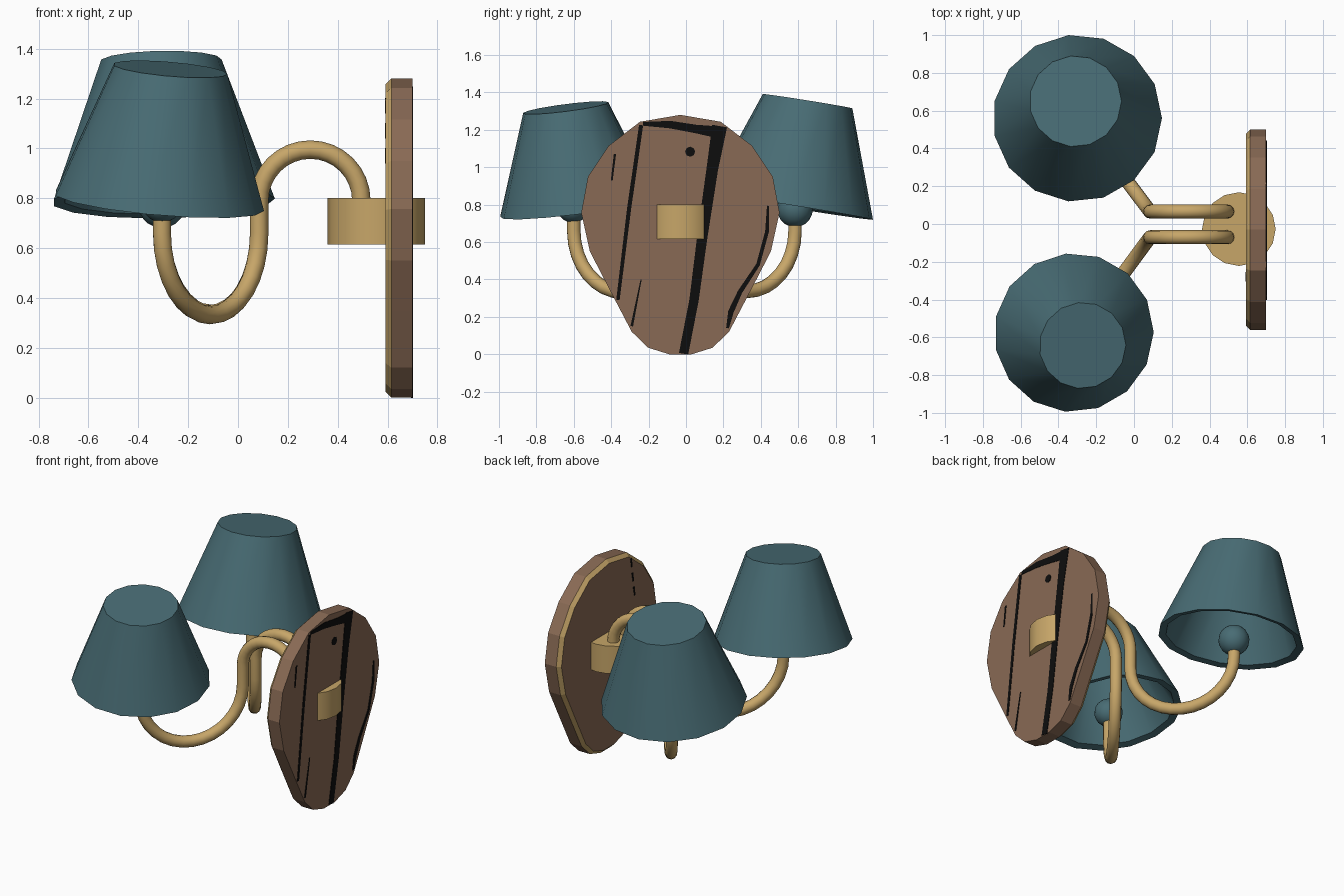
import bpy, bmesh, math
from mathutils import Vector

if "Cube" in bpy.data.objects:
    bpy.data.objects.remove(bpy.data.objects["Cube"])


def material(name, rgb):
    m = bpy.data.materials.new(name)
    m.diffuse_color = (*rgb, 1)
    m.use_nodes = True
    m.node_tree.nodes["Principled BSDF"].inputs["Base Color"].default_value = m.diffuse_color
    return m


TEAL = material("teal_fabric", (0.065, 0.15, 0.175))
BRASS = material("brass", (0.57, 0.38, 0.14))
WOOD = material("brown_wood", (0.25, 0.144, 0.09))
BLACK = material("black_grain", (0.004, 0.004, 0.004))


def finish(name, bm, *mats, smooth=True):
    bmesh.ops.recalc_face_normals(bm, faces=bm.faces)
    me = bpy.data.meshes.new(name)
    bm.to_mesh(me)
    bm.free()
    ob = bpy.data.objects.new(name, me)
    bpy.context.collection.objects.link(ob)
    for m in mats:
        me.materials.append(m)
    if smooth:
        bpy.ops.object.select_all(action='DESELECT')
        ob.select_set(True)
        bpy.context.view_layer.objects.active = ob
        bpy.ops.object.shade_smooth_by_angle(angle=math.radians(35))
    return ob


def skin(bm, loops, cap_start=True, cap_end=True):
    """Join successive closed loops of points with quads."""
    rings = [[bm.verts.new(p) for p in loop] for loop in loops]
    n = len(rings[0])
    bands = [[bm.faces.new((a[i], a[(i + 1) % n], b[(i + 1) % n], b[i]))
              for i in range(n)] for a, b in zip(rings, rings[1:])]
    if cap_start:
        bm.faces.new(rings[0][::-1])
    if cap_end:
        bm.faces.new(rings[-1])
    return bands


# Wall plate: rounded shield outline, brass chamfer on the lamp side
half = [(0, 1.28), (0.216, 1.243), (0.383, 1.115), (0.494, 0.95), (0.53, 0.757),
        (0.484, 0.55), (0.378, 0.345), (0.26, 0.12), (0.172, 0.035), (0.06, 0)]
outline = half + [(-y, z) for y, z in half[:0:-1]]


def plate_loop(x, inset):
    sy, sz = 1 - inset / 0.53, 1 - inset / 0.64
    return [(x, -0.03 + y * sy, 0.64 + (z - 0.64) * sz) for y, z in outline]


bm = bmesh.new()
bands = skin(bm, [plate_loop(0.70, 0), plate_loop(0.615, 0), plate_loop(0.592, 0.023)])
for f in bands[1]:
    f.material_index = 1
finish("wall_plate", bm, WOOD, BRASS, smooth=False)


# Wood grain: thin ribbons given as (y, z, width)
def ribbon(name, pts, x0=0.695, x1=0.703):
    left, right = [], []
    for i, (y, z, w) in enumerate(pts):
        a, b = pts[max(i - 1, 0)], pts[min(i + 1, len(pts) - 1)]
        d = Vector((b[0] - a[0], b[1] - a[1])).normalized() * w / 2
        left.append((y - d.y, z + d.x))
        right.append((y + d.y, z - d.x))
    loop = left + right[::-1]
    bm = bmesh.new()
    skin(bm, [[(x, y, z) for y, z in loop] for x in (x0, x1)])
    finish(name, bm, BLACK, smooth=False)


ribbon("grain_main", [(0.18, 1.22, 0.08), (0.14, 0.987, 0.062), (0.085, 0.612, 0.055),
                      (0.043, 0.29, 0.05), (-0.013, 0.003, 0.05)])
ribbon("grain_left", [(-0.24, 1.225, 0.022), (-0.305, 0.773, 0.022), (-0.364, 0.29, 0.018)])
ribbon("grain_top", [(-0.23, 1.232, 0.02), (-0.085, 1.228, 0.04), (0.05, 1.205, 0.045),
                     (0.15, 1.19, 0.06)])
ribbon("grain_right", [(0.438, 0.794, 0.01), (0.433, 0.655, 0.02), (0.385, 0.479, 0.02),
                       (0.289, 0.334, 0.025), (0.24, 0.227, 0.03), (0.222, 0.14, 0.015)])
ribbon("grain_upper_stroke", [(-0.38, 1.07, 0.012), (-0.397, 0.93, 0.01)])
ribbon("grain_lower_stroke", [(-0.24, 0.40, 0.006), (-0.29, 0.15, 0.014)])
for i, top in enumerate((1.2, 1.1, 1.0)):
    ribbon(f"grain_inner_dash_{i}", [(-0.26 - 0.015 * i, top, 0.014),
                                     (-0.27 - 0.015 * i, top - 0.06, 0.01)], 0.589, 0.595)


def circle(n, r):
    return [(r * math.cos(2 * math.pi * i / n), r * math.sin(2 * math.pi * i / n))
            for i in range(n)]


# Knot in the wood
bm = bmesh.new()
skin(bm, [[(x, 0.022 + a, 1.083 + b) for a, b in circle(8, 0.027)] for x in (0.695, 0.703)])
finish("grain_knot", bm, BLACK, smooth=False)

# Brass drum passing through the plate
bm = bmesh.new()
skin(bm, [[(0.555 + a, -0.027 + b, z) for a, b in circle(16, 0.195)] for z in (0.615, 0.80)])
finish("mount_drum", bm, BRASS)


# Curved arm: arch over the mount, then a U swinging outwards to the lamp
def arm(name, y0, end):
    pts = [Vector((0.495, y0, 0.70))]
    for i in range(17):
        t = math.pi * i / 16
        pts.append(Vector((0.29 + 0.205 * math.cos(t), y0, 0.79 + 0.205 * math.sin(t))))
    a, b = Vector((0.085, y0, 0.66)), Vector((*end, 0.66))
    r = (b - a).length / 2
    for i in range(17):
        t = math.pi * i / 16
        pts.append(a.lerp(b, (1 - math.cos(t)) / 2) - Vector((0, 0, r * math.sin(t))))
    pts.append(Vector((*end, 0.76)))
    cu = bpy.data.curves.new(name, 'CURVE')
    cu.dimensions = '3D'
    cu.bevel_depth = 0.037
    cu.bevel_resolution = 4
    cu.use_fill_caps = True
    sp = cu.splines.new('POLY')
    sp.points.add(len(pts) - 1)
    for p, v in zip(sp.points, pts):
        p.co = (*v, 1)
    sp.use_smooth = True
    cu.materials.append(BRASS)
    bpy.context.collection.objects.link(bpy.data.objects.new(name, cu))


# Tilted shade: closed top, hollow inside, thick lower rim
def shade(name, base, top, r0, r1, n=15):
    base, top = Vector(base), Vector(top)
    h = (top - base).length
    q = Vector((0, 0, 1)).rotation_difference(top - base)
    profile = [(r1 - 0.04, h - 0.04), (r0 - 0.045, 0.01), (r0, 0), (r1, h)]
    loops = [[base + q @ Vector((a, b, z)) for a, b in circle(n, r)] for r, z in profile]
    bm = bmesh.new()
    skin(bm, loops)
    finish(name, bm, TEAL)


# Round lamp holder on the end of the arm
def holder(name, centre, r):
    bm = bmesh.new()
    bmesh.ops.create_uvsphere(bm, u_segments=16, v_segments=10, radius=r)
    bmesh.ops.translate(bm, verts=bm.verts, vec=centre)
    finish(name, bm, TEAL)


arm("back_arm", 0.066, (-0.305, 0.583))
arm("front_arm", -0.07, (-0.305, -0.60))
holder("back_lamp_holder", (-0.305, 0.583, 0.775), 0.095)
holder("front_lamp_holder", (-0.305, -0.605, 0.79), 0.087)
shade("back_shade", (-0.30, 0.56, 0.79), (-0.31, 0.65, 1.353), 0.448, 0.244)
shade("front_shade", (-0.318, -0.575, 0.785), (-0.272, -0.643, 1.318), 0.424, 0.23)
